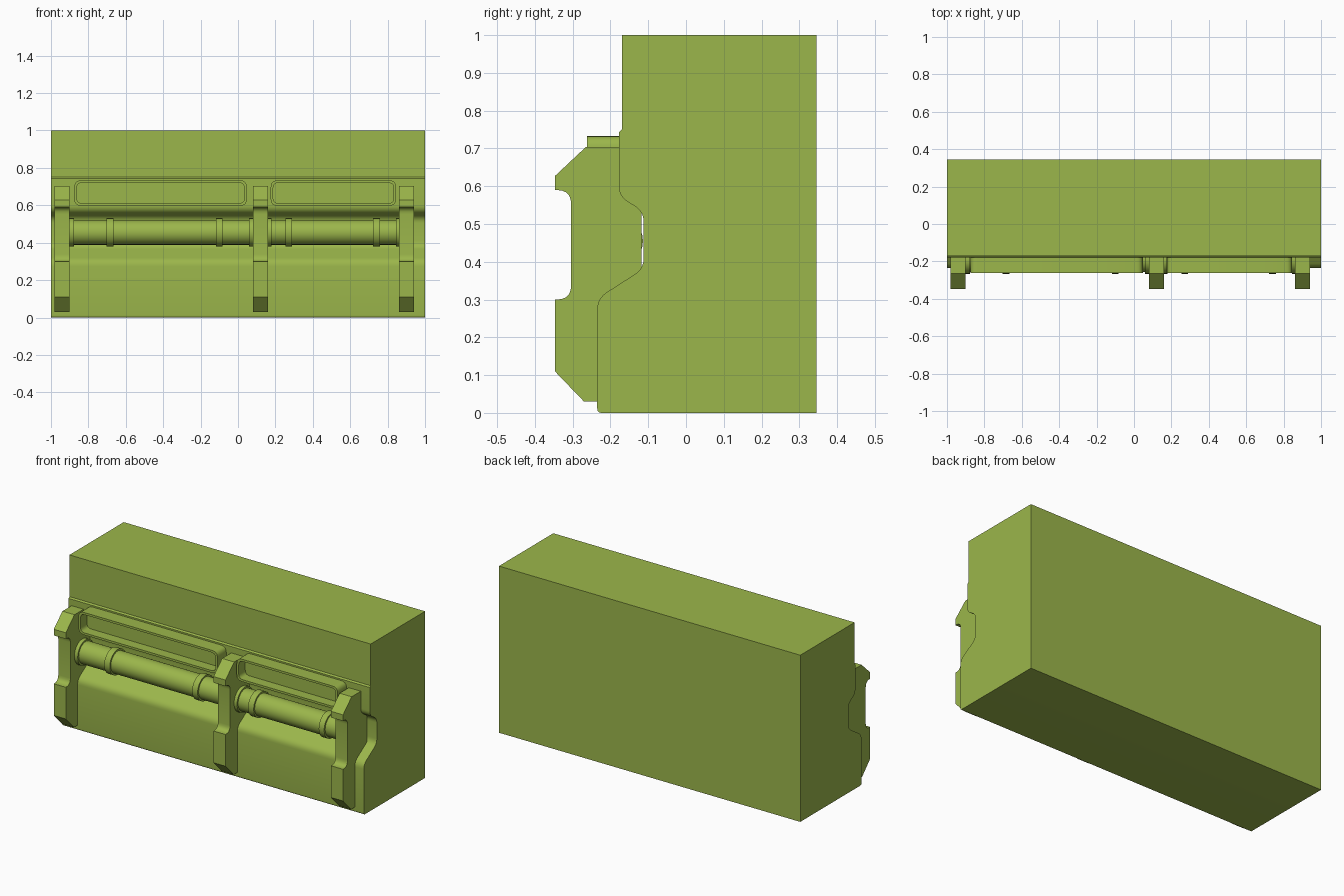
import bpy, bmesh, math

if "Cube" in bpy.data.objects:
    bpy.data.objects.remove(bpy.data.objects["Cube"])

mat = bpy.data.materials.new("green_paint")
mat.diffuse_color = (0.33, 0.47, 0.07, 1)
mat.use_nodes = True
mat.node_tree.nodes["Principled BSDF"].inputs["Base Color"].default_value = mat.diffuse_color


def finish(name, bm):
    bmesh.ops.recalc_face_normals(bm, faces=bm.faces)
    me = bpy.data.meshes.new(name)
    bm.to_mesh(me)
    bm.free()
    ob = bpy.data.objects.new(name, me)
    bpy.context.collection.objects.link(ob)
    me.materials.append(mat)
    bpy.ops.object.select_all(action='DESELECT')
    ob.select_set(True)
    bpy.context.view_layer.objects.active = ob
    bpy.ops.object.shade_smooth_by_angle(angle=math.radians(30))
    return ob


def loft(name, rings):
    """Bridge successive closed rings of points and cap both ends."""
    bm = bmesh.new()
    loops = [[bm.verts.new(p) for p in ring] for ring in rings]
    n = len(loops[0])
    for a, b in zip(loops, loops[1:]):
        for i in range(n):
            j = (i + 1) % n
            bm.faces.new((a[i], a[j], b[j], b[i]))
    bm.faces.new(loops[0])
    bm.faces.new(loops[-1])
    return finish(name, bm)


def extrude_x(name, profile, x0, x1):
    return loft(name, [[(x, y, z) for y, z in profile] for x in (x0, x1)])


def fillet(p, a, b, r, steps=5):
    """Rounded corner at p between neighbours a and b (quadratic curve)."""
    def toward(q):
        d = math.dist(p, q)
        return [p[i] + (q[i] - p[i]) * r / d for i in (0, 1)]
    s, e = toward(a), toward(b)
    return [tuple((1-t)**2*s[i] + 2*t*(1-t)*p[i] + t*t*e[i] for i in (0, 1))
            for t in (k / steps for k in range(steps + 1))]


def rounded(points):
    """Points are (y, z, radius); radius 0 keeps the corner sharp."""
    out = []
    for i, (y, z, r) in enumerate(points):
        a, b = points[i - 1][:2], points[(i + 1) % len(points)][:2]
        out += fillet((y, z), a, b, r) if r else [(y, z)]
    return out


# Main body: one wall profile with a horizontal channel in its front
extrude_x("wall_body", rounded([
    (0.345, 0, 0), (0.345, 1, 0), (-0.17, 1, 0), (-0.17, 0.75, 0),
    (-0.178, 0.742, 0), (-0.178, 0.573, 0.028), (-0.112, 0.533, 0.028),
    (-0.112, 0.382, 0.028), (-0.235, 0.303, 0.03), (-0.235, 0, 0.012)]), -1, 1)

# Upright brackets with chamfered ends and a rounded front notch
bracket = rounded([
    (-0.118, 0.03, 0), (-0.118, 0.704, 0), (-0.265, 0.704, 0),
    (-0.347, 0.627, 0), (-0.347, 0.59, 0), (-0.304, 0.59, 0.038),
    (-0.304, 0.30, 0.038), (-0.347, 0.30, 0), (-0.347, 0.11, 0),
    (-0.27, 0.03, 0)])
for i, x in enumerate((-0.98, 0.08, 0.86)):
    extrude_x(f"bracket_{i + 1}", bracket, x, x + 0.08)


# Pipes with clamp collars running between the brackets
def tube(name, x0, x1, r, sides=32):
    ring = [(-0.19 + r * math.cos(2 * math.pi * k / sides),
             0.455 + r * math.sin(2 * math.pi * k / sides)) for k in range(sides)]
    extrude_x(name, ring, x0, x1)


for i, (x0, x1, collars) in enumerate((
        (-0.90, 0.08, ((-0.90, -0.878), (-0.702, -0.665), (-0.118, -0.082), (0.06, 0.08))),
        (0.16, 0.86, ((0.16, 0.18), (0.253, 0.29), (0.722, 0.758), (0.845, 0.86))))):
    tube(f"pipe_{i + 1}", x0, x1, 0.066)
    for j, (a, b) in enumerate(collars):
        tube(f"pipe_{i + 1}_collar_{j + 1}", a, b, 0.076)


# Raised panel frames with a recessed middle
def panel(name, x0, x1, z0=0.598, z1=0.733):
    def ring(inset, y, r):
        a, b, c, d = x0 + inset, x1 - inset, z0 + inset, z1 - inset
        return [(x, y, z) for x, z in rounded(
            [(a, c, r), (b, c, r), (b, d, r), (a, d, r)])]
    loft(name, [ring(0, -0.17, 0.035), ring(0, -0.262, 0.035),
                ring(0.013, -0.262, 0.028), ring(0.013, -0.20, 0.028)])


panel("panel_frame_left", -0.875, 0.047)
panel("panel_frame_right", 0.175, 0.845)
